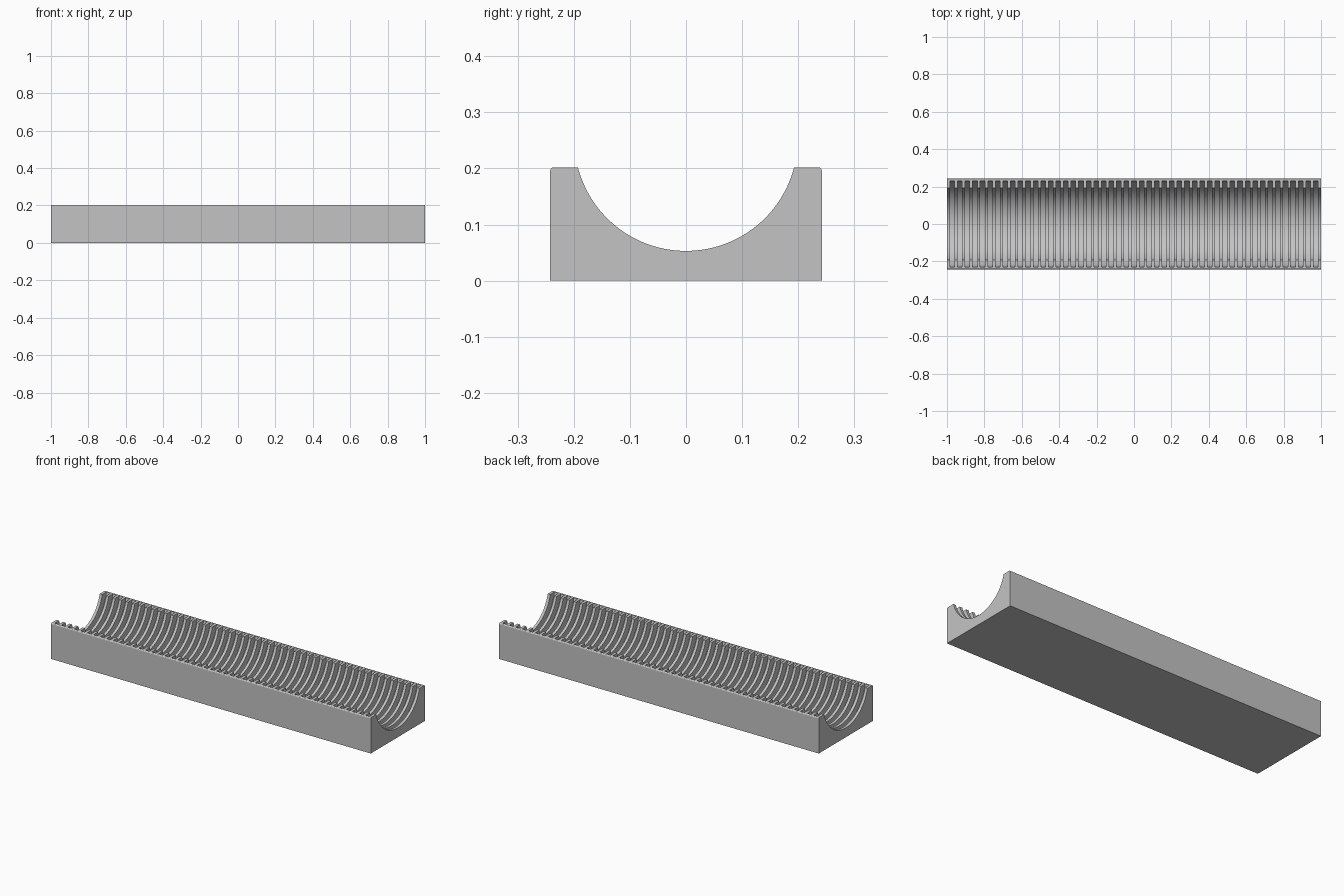
import bpy
import bmesh
from math import pi, sin, cos, asin
from mathutils import Matrix, Vector

cube = bpy.data.objects.get("Cube")
if cube:
    bpy.data.objects.remove(cube, do_unlink=True)

LENGTH, HALF_WIDTH, HEIGHT = 2.0, 0.242, 0.202
AXIS_Z = 0.252                      # height of the trough axis
TROUGH_R, SLOT_R = 0.199, 0.236
SLOTS, RIB = 49, 0.016
SLOT = (LENGTH - RIB * (SLOTS + 1)) / SLOTS
FILLET = 0.006

grey = bpy.data.materials.new("plain grey")
grey.use_nodes = True
colour = (0.55, 0.55, 0.55, 1)
grey.diffuse_color = colour
grey.node_tree.nodes["Principled BSDF"].inputs["Base Color"].default_value = colour


def make_object(name, bm):
    bmesh.ops.recalc_face_normals(bm, faces=bm.faces)
    mesh = bpy.data.meshes.new(name)
    bm.to_mesh(mesh)
    bm.free()
    mesh.materials.append(grey)
    obj = bpy.data.objects.new(name, mesh)
    bpy.context.collection.objects.link(obj)
    return obj


def arc(cy, cz, r, start, end, steps):
    return [(cy + r * cos(start + (end - start) * i / steps),
             cz + r * sin(start + (end - start) * i / steps))
            for i in range(steps + 1)]


# Body: end profile with rounded outer rims and a round trough, extruded along x
dip = asin((AXIS_Z - HEIGHT) / TROUGH_R)
profile = [(-HALF_WIDTH, 0), (HALF_WIDTH, 0)]
profile += arc(HALF_WIDTH - FILLET, HEIGHT - FILLET, FILLET, 0, pi / 2, 4)
profile += arc(0, AXIS_Z, TROUGH_R, -dip, dip - pi, 64)
profile += arc(FILLET - HALF_WIDTH, HEIGHT - FILLET, FILLET, pi / 2, pi, 4)

bm = bmesh.new()
end = bm.faces.new([bm.verts.new((-LENGTH / 2, y, z)) for y, z in profile])
out = bmesh.ops.extrude_face_region(bm, geom=[end])
moved = [v for v in out["geom"] if isinstance(v, bmesh.types.BMVert)]
bmesh.ops.translate(bm, verts=moved, vec=Vector((LENGTH, 0, 0)))
body = make_object("slotted_tray", bm)

# Slot cutter: a row of discs along the trough axis
bm = bmesh.new()
for i in range(SLOTS):
    x = -LENGTH / 2 + RIB + SLOT / 2 + i * (RIB + SLOT)
    bmesh.ops.create_cone(
        bm, cap_ends=True, segments=128, radius1=SLOT_R, radius2=SLOT_R, depth=SLOT,
        matrix=Matrix.Translation((x, 0, AXIS_Z)) @ Matrix.Rotation(pi / 2, 4, "Y"))
cutter = make_object("slot_cutter", bm)
cutter.hide_render = True

# Cut the slots, then drop the cutter
cut = body.modifiers.new("slots", "BOOLEAN")
cut.operation = "DIFFERENCE"
cut.solver = "EXACT"
cut.object = cutter
bpy.ops.object.select_all(action="DESELECT")
body.select_set(True)
bpy.context.view_layer.objects.active = body
bpy.ops.object.modifier_apply(modifier=cut.name)
bpy.data.objects.remove(cutter, do_unlink=True)

bpy.ops.object.shade_smooth_by_angle(angle=pi / 18)
